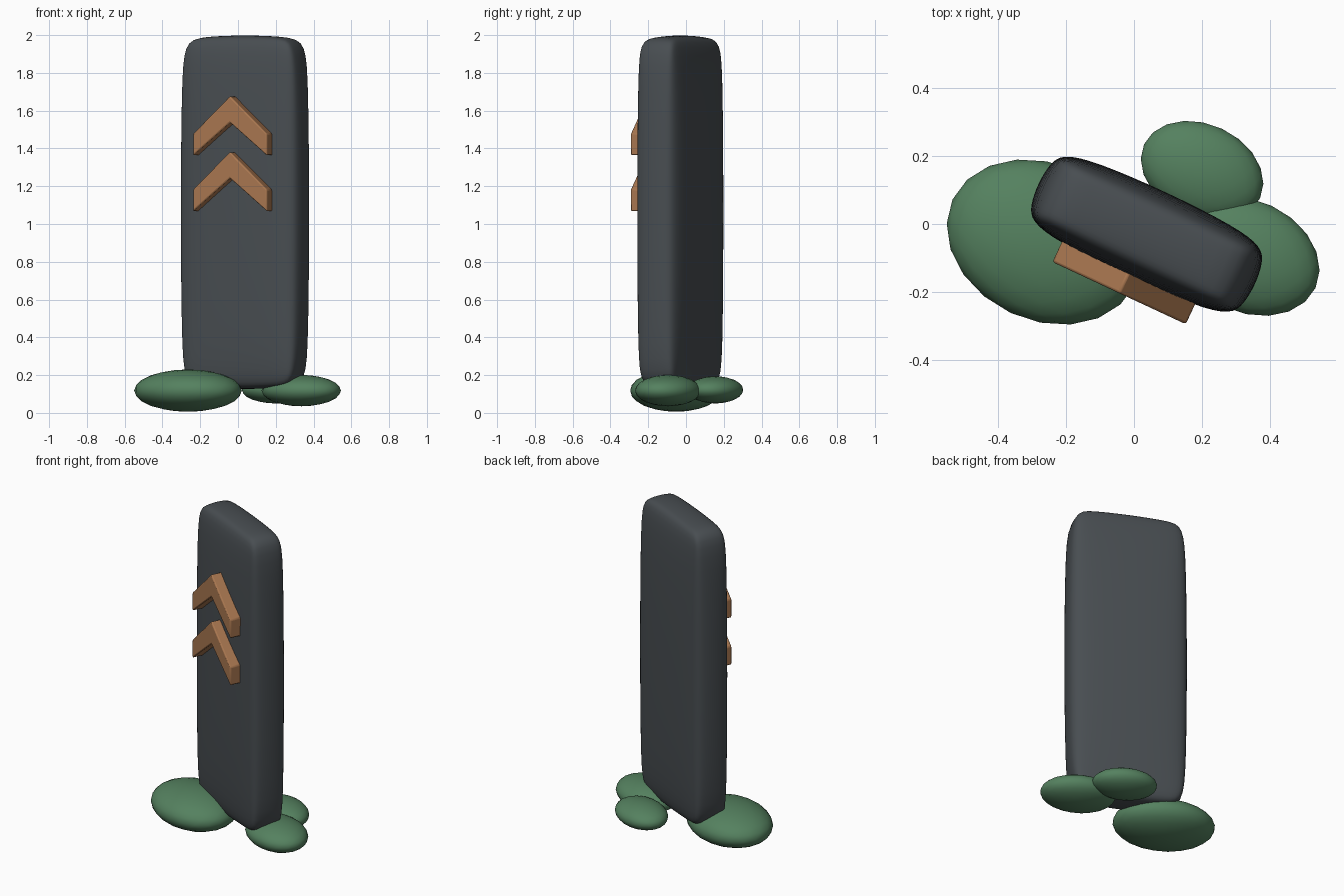
import bpy
import math
from mathutils import Matrix, Vector

cube = bpy.data.objects.get("Cube")
if cube:
    bpy.data.objects.remove(cube, do_unlink=True)

TURN = math.radians(-25)
SLAB_CENTRE = Vector((0.037, -0.03, 0))
TO_WORLD = Matrix.Translation(SLAB_CENTRE) @ Matrix.Rotation(TURN, 4, "Z")


def material(name, rgb):
    mat = bpy.data.materials.new(name)
    mat.use_nodes = True
    mat.diffuse_color = (*rgb, 1)
    shader = mat.node_tree.nodes["Principled BSDF"]
    shader.inputs["Base Color"].default_value = (*rgb, 1)
    shader.inputs["Roughness"].default_value = 0.8
    return mat


slate = material("dark slate", (0.065, 0.075, 0.083))
leaf = material("leaf green", (0.09, 0.22, 0.115))
wood = material("warm brown", (0.40, 0.185, 0.08))


def bevel(obj, width, segments):
    mod = obj.modifiers.new("Bevel", "BEVEL")
    mod.width = width
    mod.segments = segments


# Standing slab with softly rounded edges
bottom, top = 0.125, 2.0
bpy.ops.mesh.primitive_cube_add(size=1)
slab = bpy.context.object
slab.name = "standing_slab"
slab.data.transform(Matrix.Diagonal((0.71, 0.28, top - bottom + 0.005, 1)))
slab.matrix_world = TO_WORLD @ Matrix.Translation((0, 0, (top + bottom) / 2))
slab.data.materials.append(slate)
bevel(slab, 0.06, 1)
subsurf = slab.modifiers.new("Subdivision", "SUBSURF")
subsurf.levels = subsurf.render_levels = 3
bpy.ops.object.shade_smooth()


# Raised chevrons on the front of the slab
def chevron(name, apex):
    half, front, back = 0.216, -0.191, -0.115
    outline = [(-half, -0.315), (0, -0.14), (half, -0.315),
               (half, -0.2), (0, 0), (-half, -0.2)]
    n = len(outline)
    verts = [(x, y, apex + z) for y in (front, back) for x, z in outline]
    # each arm is one quad on the front and one on the back
    faces = [(0, 1, 4, 5), (1, 2, 3, 4)]
    faces += [tuple(i + n for i in reversed(f)) for f in faces]
    faces += [(i, i + n, (i + 1) % n + n, (i + 1) % n) for i in range(n)]
    mesh = bpy.data.meshes.new(name)
    mesh.from_pydata(verts, [], faces)
    mesh.materials.append(wood)
    obj = bpy.data.objects.new(name, mesh)
    bpy.context.collection.objects.link(obj)
    obj.matrix_world = TO_WORLD
    bevel(obj, 0.007, 2)
    bpy.ops.object.select_all(action="DESELECT")
    obj.select_set(True)
    bpy.context.view_layer.objects.active = obj
    bpy.ops.object.shade_smooth_by_angle(angle=math.radians(35))


chevron("upper_chevron", 1.677)
chevron("lower_chevron", 1.382)


# Flattened bushes around the foot
def bush(name, centre, radii):
    bpy.ops.mesh.primitive_ico_sphere_add(subdivisions=3, radius=1)
    obj = bpy.context.object
    obj.name = name
    obj.data.transform(Matrix.Diagonal((*radii, 1)))
    obj.matrix_world = Matrix.Translation(centre) @ Matrix.Rotation(TURN, 4, "Z")
    obj.data.materials.append(leaf)
    bpy.ops.object.shade_smooth()


bush("right_bush", (-0.265, -0.053, 0.118), (0.296, 0.23, 0.112))
bush("left_bush", (0.335, -0.095, 0.118), (0.219, 0.164, 0.083))
bush("back_bush", (0.2, 0.155, 0.122), (0.188, 0.138, 0.072))
